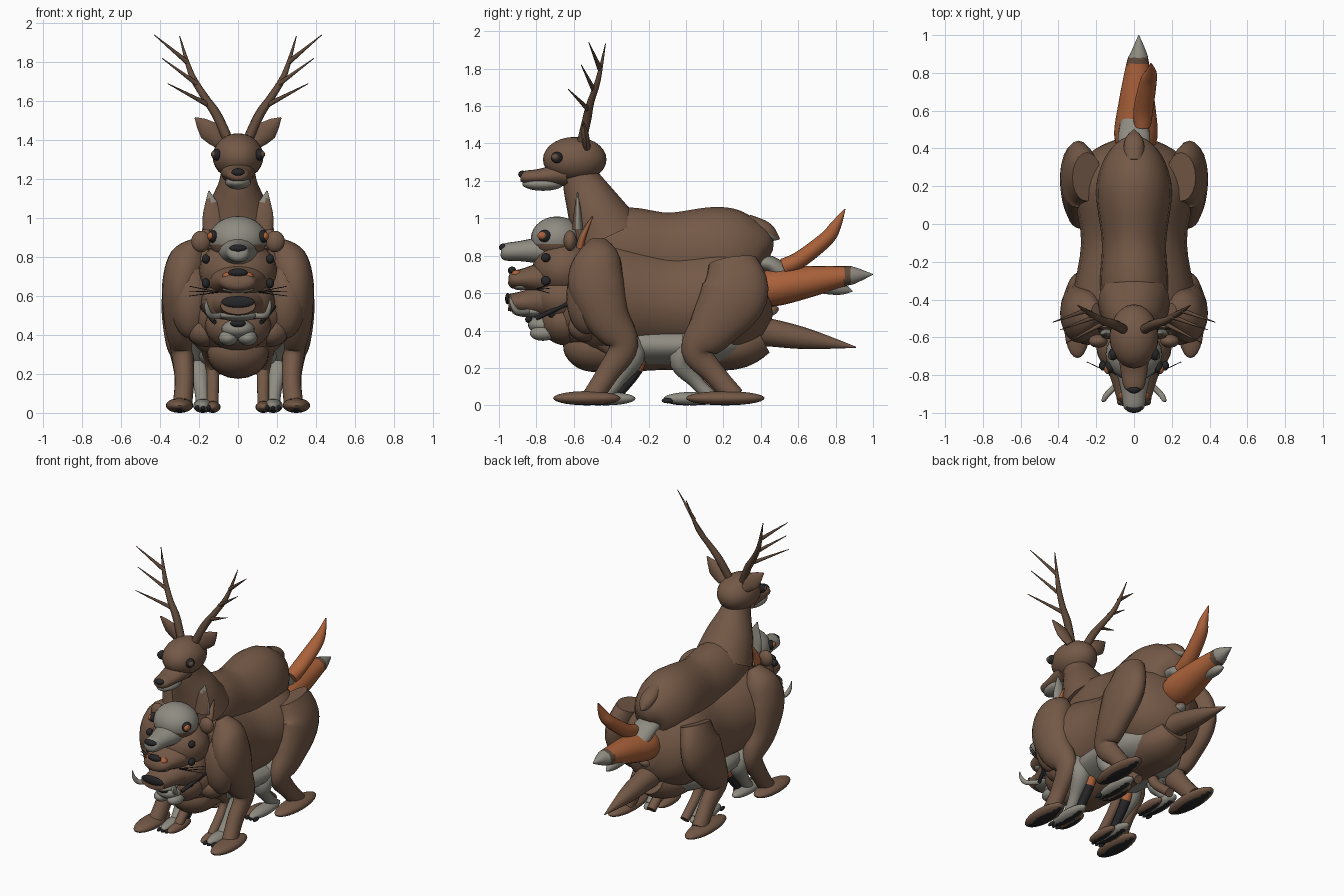
import bpy, bmesh, math
from mathutils import Vector, Matrix

if "Cube" in bpy.data.objects:
    bpy.data.objects.remove(bpy.data.objects["Cube"], do_unlink=True)


def material(name, red, green, blue):
    mat = bpy.data.materials.new(name)
    mat.use_nodes = True
    mat.diffuse_color = (red, green, blue, 1)
    for node in mat.node_tree.nodes:
        if node.type == 'BSDF_PRINCIPLED':
            node.inputs["Base Color"].default_value = (red, green, blue, 1)
    return mat


brown = material("fur brown", .175, .1, .063)
grey = material("pale grey fur", .27, .26, .22)
orange = material("orange fur", .40, .12, .042)
black = material("black skin", .02, .02, .022)
antler_brown = material("antler brown", .12, .07, .044)


def finish(name, bm, mats, rule=None):
    """Turn a bmesh into a smooth object; rule picks the material of each face."""
    bmesh.ops.recalc_face_normals(bm, faces=bm.faces)
    for face in bm.faces:
        face.smooth = True
        if rule:
            face.material_index = int(rule(face.calc_center_median(), face.normal))
    mesh = bpy.data.meshes.new(name)
    bm.to_mesh(mesh)
    bm.free()
    for mat in mats:
        mesh.materials.append(mat)
    mesh.set_sharp_from_angle(angle=math.radians(50))
    obj = bpy.data.objects.new(name, mesh)
    bpy.context.collection.objects.link(obj)


def smooth_path(points, steps):
    """Catmull-Rom through stations holding position and the two radii."""
    padded = [points[0]] + list(points) + [points[-1]]
    result = []
    for a, b, c, d in zip(padded, padded[1:], padded[2:], padded[3:]):
        for step in range(steps):
            t = step / steps
            result.append([q + t * ((r - p) + t * ((2*p - 5*q + 4*r - s) + t * (3*q - p - 3*r + s))) / 2
                           for p, q, r, s in zip(a, b, c, d)])
    return result + [list(points[-1])]


def tube(name, points, *mats, sides=20, steps=5, rule=None):
    """Loft of elliptical rings; a station is x, y, z, width radius, depth radius."""
    stations = smooth_path([p if len(p) > 4 else (*p, p[-1]) for p in points], steps)
    bm = bmesh.new()
    rings = []
    for i, (x, y, z, wide, deep) in enumerate(stations):
        before = stations[max(i - 1, 0)]
        after = stations[min(i + 1, len(stations) - 1)]
        along = (Vector(after[:3]) - Vector(before[:3])).normalized()
        axis = Vector((0, 0, 1)) if abs(along.x) > .95 else Vector((1, 0, 0))
        across = (axis - along * axis.dot(along)).normalized()
        up = along.cross(across)
        ring = []
        for k in range(sides):
            angle = math.tau * k / sides
            offset = across * math.cos(angle) * max(wide, .002) + up * math.sin(angle) * max(deep, .002)
            ring.append(bm.verts.new(Vector((x, y, z)) + offset))
        rings.append(ring)
    for low, high in zip(rings, rings[1:]):
        for k in range(sides):
            n = (k + 1) % sides
            bm.faces.new((low[k], low[n], high[n], high[k]))
    bm.faces.new(rings[0])
    bm.faces.new(rings[-1])
    finish(name, bm, mats, rule)


def blob(name, centre, radii, *mats, tilt=0, rule=None):
    bm = bmesh.new()
    bmesh.ops.create_uvsphere(bm, u_segments=24, v_segments=14, radius=1)
    shape = Matrix.Rotation(tilt, 4, 'X') @ Matrix.Diagonal((*radii, 1))
    bm.transform(Matrix.Translation(centre) @ shape)
    finish(name, bm, mats, rule)


def pair(maker, name, data, *args, **options):
    """Make the left part and its mirrored right part."""
    for prefix, side in (("left_", 1), ("right_", -1)):
        if maker is tube:
            tube(prefix + name, [(p[0] * side, *p[1:]) for p in data], *args, **options)
        else:
            blob(prefix + name, (data[0] * side, *data[1:]), *args, **options)


def underside(centre, normal):
    return normal.z < -.3


def sole(centre, normal):
    return normal.z < -.94


# Stacked bodies: slim upper one, heavy middle one, pale belly and low round one
tube("upper_body", [(0, -.62, .84, .06, .08), (0, -.5, .85, .15, .18), (0, -.33, .83, .18, .23),
                    (0, -.1, .8, .17, .23), (0, .15, .81, .2, .25), (0, .29, .82, .18, .225),
                    (0, .4, .82, .12, .14), (0, .45, .8, .03)], brown)
tube("heavy_body", [(0, -.63, .6, .12, .18), (0, -.58, .58, .24, .27), (0, -.45, .58, .33, .32),
                    (0, -.1, .55, .28, .28), (0, .2, .56, .32, .3), (0, .37, .57, .24, .23),
                    (0, .45, .58, .08, .1)], brown)
tube("pale_belly", [(0, -.45, .34, .1), (0, -.35, .33, .22, .12), (0, -.1, .32, .27, .11),
                    (0, .15, .33, .25, .12), (0, .36, .38, .1)], grey)
tube("low_body", [(0, -.62, .37, .06), (0, -.56, .33, .14, .12), (0, -.45, .31, .16, .135),
                  (0, -.1, .31, .16, .12), (0, .25, .31, .17, .12), (0, .4, .37, .1)], brown)

# Heavy outer legs with flat paws
pair(tube, "front_leg", [(.2, -.47, .88, .03, .05), (.25, -.47, .79, .1, .12), (.29, -.48, .65, .1, .15),
                         (.295, -.42, .47, .085, .12), (.285, -.335, .32, .06, .08),
                         (.275, -.42, .17, .05, .06), (.285, -.5, .045, .05, .055)], brown)
pair(tube, "hind_leg", [(.25, .25, .77, .08, .13), (.3, .26, .6, .09, .18), (.3, .14, .41, .08, .13),
                        (.285, .06, .29, .06, .085), (.275, .15, .17, .05, .06), (.285, .26, .045, .05, .055)], brown)
pair(blob, "front_paw", (.3, -.53, .038), (.07, .18, .038), brown, black, rule=sole)
pair(blob, "hind_paw", (.3, .21, .038), (.07, .21, .038), brown, black, rule=sole)
pair(blob, "shoulder", (.24, -.53, .58), (.11, .11, .2), brown)
pair(blob, "chest_lump", (.17, -.54, .42), (.09, .09, .08), brown)

# Thin inner legs: pale, brown, and orange with dark stockings
pair(tube, "inner_front_leg", [(.2, -.4, .42, .07), (.21, -.28, .28, .072, .065), (.19, -.36, .14, .04),
                               (.18, -.44, .04, .035)], grey)
pair(tube, "inner_hind_leg", [(.2, .12, .42, .08), (.21, -.03, .25, .065, .06), (.185, .05, .13, .038),
                              (.18, .14, .04, .035)], grey)
pair(tube, "brown_inner_front_leg", [(.14, -.46, .36, .06), (.13, -.33, .22, .035), (.13, -.48, .04, .03)], brown)
pair(tube, "brown_inner_hind_leg", [(.14, .2, .38, .06), (.13, .03, .22, .035), (.13, .2, .04, .03)], brown)
pair(tube, "stockinged_leg", [(.14, -.36, .36, .05), (.15, -.25, .23, .035), (.15, -.38, .04, .025)],
     orange, black, rule=lambda c, n: c.z < .19)
for end, y in (("front", -.43), ("hind", .04)):
    pair(blob, end + "_inner_paw", (.18, y, .036), (.05, .16, .036), grey, black, rule=sole)
    pair(blob, end + "_small_paw", (.13, y - .04, .03), (.04, .12, .03), brown, black, rule=sole)
    for x in (.15, .18, .21):
        pair(blob, end + "_claw", (x, y - .14, .025), (.011, .03, .014), black)

# Antlered head on top
tube("neck", [(0, -.42, .9, .19, .2), (0, -.49, 1.05, .155, .15), (0, -.55, 1.18, .1, .11),
              (0, -.58, 1.28, .08)], brown)
blob("antlered_head", (0, -.595, 1.315), (.13, .17, .12), brown)
tube("antlered_muzzle", [(0, -.64, 1.24, .09, .07), (0, -.77, 1.225, .072, .042), (0, -.86, 1.22, .055, .034),
                         (0, -.885, 1.22, .03, .02)], brown)
blob("antlered_jaw", (0, -.765, 1.183), (.066, .11, .036), grey)
blob("antlered_nose", (0, -.875, 1.235), (.035, .022, .02), black)
pair(blob, "antlered_eye", (.11, -.69, 1.325), (.025, .032, .03), black)
pair(blob, "antlered_iris", (.122, -.698, 1.327), (.017, .021, .018), antler_brown)
pair(tube, "antlered_ear", [(.09, -.53, 1.38, .03, .02), (.15, -.54, 1.45, .055, .02),
                            (.22, -.55, 1.515, .004)], brown, steps=2, sides=8)
pair(tube, "antler_beam", [(.05, -.56, 1.4, .026), (.11, -.53, 1.53, .025), (.17, -.51, 1.62, .02),
                           (.24, -.47, 1.74, .015), (.3, -.43, 1.935, .002)], antler_brown, sides=10)
for root, tip in (((.15, -.52, 1.58), (.36, -.63, 1.69)), ((.2, -.49, 1.68), (.39, -.56, 1.82)),
                  ((.26, -.46, 1.8), (.43, -.52, 1.94))):
    pair(tube, "antler_tine", [(*root, .014), (*tip, .002)], antler_brown, sides=8)

# Pale pointed head
blob("pale_head", (0, -.69, .89), (.15, .14, .12), grey, brown, rule=lambda c, n: c.z < .86)
tube("pale_muzzle", [(0, -.76, .83, .1, .075), (0, -.88, .825, .07, .055), (0, -.97, .82, .055, .045),
                     (0, -.99, .82, .03, .02)], grey)
blob("pale_nose", (0, -.975, .845), (.045, .025, .02), black)
pair(tube, "pale_ear", [(.125, -.58, .94, .055, .03), (.13, -.58, 1.03, .05, .02), (.15, -.58, 1.14, .003)],
     grey, brown, rule=lambda c, n: c.z < 1.09 and n.y < -.55)
pair(tube, "orange_ear", [(.16, -.57, .84, .025, .02), (.165, -.55, .91, .025, .018), (.165, -.5, 1.01, .003)],
     orange, brown, rule=lambda c, n: n.y < -.3)
pair(blob, "pale_head_eye", (.128, -.755, .905), (.026, .036, .032), black)
pair(blob, "pale_head_iris", (.14, -.768, .907), (.018, .026, .021), orange)

# Broad head with round ears, and a small orange face inside it
blob("broad_head", (0, -.65, .73), (.2, .17, .16), brown)
tube("broad_muzzle", [(0, -.74, .68, .15, .1), (0, -.86, .675, .11, .06), (0, -.93, .67, .085, .045),
                      (0, -.95, .67, .04, .02)], brown)
pair(blob, "round_ear", (.19, -.62, .88), (.05, .035, .055), brown)
pair(blob, "broad_head_eye", (.165, -.75, .79), (.02, .025, .024), black)
pair(blob, "orange_cheek", (.05, -.905, .7), (.03, .028, .024), orange)
blob("broad_nose", (0, -.93, .72), (.05, .022, .022), black)
blob("pale_chin", (0, -.88, .635), (.08, .05, .02), grey)
for lift in (-.02, .005, .03):
    pair(tube, "whisker", [(.1, -.8, .62, .003), (.25, -.73, .62 + lift, .002)], black, sides=5)

# Tusked head with a flat snout
blob("tusked_head", (0, -.65, .57), (.19, .17, .14), brown)
tube("tusked_snout", [(0, -.75, .56, .14, .1), (0, -.86, .55, .1, .065), (0, -.95, .55, .09, .045)], brown)
blob("snout_disc", (0, -.953, .57), (.085, .014, .03), black)
pair(blob, "tusked_eye", (.165, -.75, .665), (.02, .026, .025), black)
pair(tube, "tusk", [(.08, -.84, .5, .016), (.14, -.9, .5, .016), (.16, -.93, .54, .012),
                    (.165, -.94, .59, .002)], grey, sides=10)
pair(tube, "mouth_line", [(.12, -.8, .465, .012), (.185, -.63, .545, .012)], black, sides=8)
blob("tusked_jaw", (0, -.83, .5), (.1, .1, .03), grey)

# Lowest small head
blob("low_head", (0, -.64, .45), (.17, .14, .13), brown)
blob("low_muzzle", (0, -.76, .43), (.085, .085, .05), grey)
blob("low_nose", (0, -.84, .46), (.04, .02, .02), black)
pair(blob, "low_cheek", (.05, -.765, .385), (.05, .07, .04), grey)
pair(blob, "low_eye", (.13, -.715, .49), (.02, .025, .022), black)

# Tails
tube("orange_tail", [(.01, .36, .62, .08), (.01, .47, .63, .115, .1), (.015, .65, .66, .095, .085),
                     (.02, .84, .69, .062, .055), (.025, .9, .695, .045, .045), (.025, 1, .7, .002)],
     orange, antler_brown, grey, steps=8,
     rule=lambda c, n: (c.y > .845) + (c.y > .88))
tube("raised_orange_tail", [(.045, .52, .74, .045), (.05, .61, .78, .052, .045), (.075, .75, .89, .045, .04),
                            (.09, .8, .96, .03), (.09, .85, 1.05, .003)], orange)
tube("pale_tail", [(0, .34, .76, .07, .04), (0, .45, .755, .085, .045), (0, .56, .68, .07, .05),
                   (0, .8, .63, .04), (0, .89, .61, .003)], grey)
tube("low_tail", [(0, .32, .4, .1, .08), (0, .44, .39, .075), (0, .65, .355, .055), (0, .91, .31, .003)], brown)
tube("short_upper_tail", [(0, .33, .97, .05), (0, .41, .945, .055, .045), (0, .46, .91, .04, .035),
                          (0, .5, .89, .004)], brown, grey, rule=underside)
blob("stub_tail", (0, .45, .5), (.04, .05, .025), brown, grey, tilt=math.radians(25), rule=underside)
